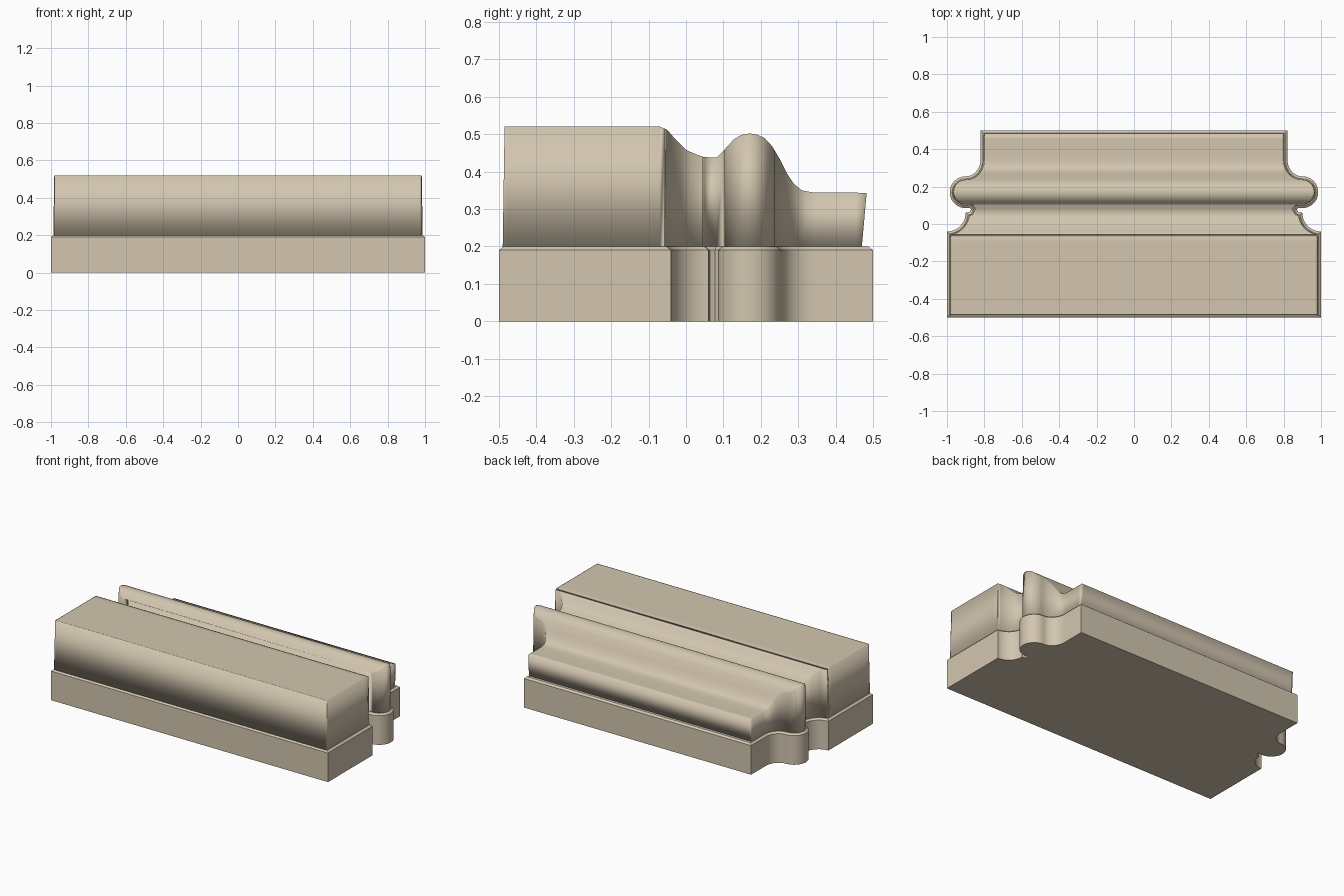
import bpy, bmesh, math
from mathutils import Vector

if "Cube" in bpy.data.objects:
    bpy.data.objects.remove(bpy.data.objects["Cube"])

stone = bpy.data.materials.new("warm_stone")
stone.diffuse_color = (0.65, 0.565, 0.43, 1)
stone.use_nodes = True
stone.node_tree.nodes["Principled BSDF"].inputs["Base Color"].default_value = stone.diffuse_color


def arc(cx, cy, rx, ry, a0, a1, n):
    """Points along an elliptical arc, angles in degrees."""
    return [Vector((cx + rx * math.cos(math.radians(a0 + (a1 - a0) * i / n)),
                    cy + ry * math.sin(math.radians(a0 + (a1 - a0) * i / n))))
            for i in range(n + 1)]


def inset(side, d):
    """Offset the open right-hand outline inwards by d."""
    out = []
    for i, p in enumerate(side):
        t0 = (p - side[i - 1]).normalized() if i else Vector((1, 0))
        t1 = (side[i + 1] - p).normalized() if i < len(side) - 1 else Vector((-1, 0))
        n0, n1 = Vector((-t0.y, t0.x)), Vector((-t1.y, t1.x))
        n = (n0 + n1).normalized()
        out.append(p + n * d * min(1.5, 1 / max(n.dot(n0), 0.1)))
    return out


# Height profile across the depth of the moulding
PROFILE = [(-0.6, .52), (-.3, .52), (-.07, .52), (-.05, .512), (-.03, .488), (0, .458),
           (.03, .445), (.06, .435), (.075, .433), (.09, .443), (.11, .467), (.13, .488),
           (.15, .499), (.17, .502), (.19, .499), (.21, .490), (.23, .468), (.25, .435),
           (.27, .395), (.29, .365), (.31, .350), (.34, .344), (.6, .343)]


def height(y):
    for (y0, h0), (y1, h1) in zip(PROFILE, PROFILE[1:]):
        if y <= y1:
            return h0 + (h1 - h0) * (y - y0) / (y1 - y0)
    return PROFILE[-1][1]


def finish(name, bm):
    bmesh.ops.recalc_face_normals(bm, faces=bm.faces)
    me = bpy.data.meshes.new(name)
    bm.to_mesh(me)
    bm.free()
    me.materials.append(stone)
    ob = bpy.data.objects.new(name, me)
    bpy.context.collection.objects.link(ob)
    return ob


# Right-hand plan outline: straight, cove, notch, bead, cove, straight
side = [Vector((1, y)) for y in (-.5, -.48, -.3, -.1, -.07)]
side += arc(1, .06, .1, .1, 270, 180, 12)
side += [Vector((.878, .064)), Vector((.872, .078)), Vector((.878, .085))]
side += arc(.9, .17, .085, .085, -90, 90, 24)
side += arc(.9, .345, .08, .09, 270, 180, 14)[1:]
side += [Vector((.82, y)) for y in (.4, .47, .5)]


# Plinth with a small chamfer around its top edge
bm = bmesh.new()
rings = []
for z, d in ((0, 0), (.19, 0), (.2, .013)):
    right = inset(side, d)
    loop = right + [Vector((-p.x, p.y)) for p in reversed(right)]
    rings.append([bm.verts.new((p.x, p.y, z)) for p in loop])
n = len(rings[0])
for a, b in zip(rings, rings[1:]):
    for i in range(n):
        j = (i + 1) % n
        bm.faces.new((a[i], a[j], b[j], b[i]))
bm.faces.new(rings[0])
bm.faces.new(rings[-1])
plinth = finish("plinth", bm)
bpy.context.view_layer.objects.active = plinth
plinth.select_set(True)
bpy.ops.object.shade_smooth_by_angle(angle=math.radians(30))

# Moulded upper block: cross-sections swept front to back
bm = bmesh.new()
rows = []
right = inset(side, .018)
for i, p in enumerate(right):
    yb = yt = p.y
    if i == 0:
        yb, yt = -.49, -.485
    elif i == len(right) - 1:
        yb, yt = .47, .483
    elif i == len(right) - 2:
        yb = yt = .455
    wb, wt = p.x + .003, p.x - .002
    xs = ((-wb, -wt), (.012 - wb, .012 - wt), (wb - .012, wt - .012), (wb, wt))
    low = [bm.verts.new((b, yb, .199)) for b, t in xs]
    top = [bm.verts.new((t, yt, height(yt))) for b, t in xs]
    rows.append((low, top))
for (l0, t0), (l1, t1) in zip(rows, rows[1:]):
    for k in range(3):
        bm.faces.new((t0[k], t0[k + 1], t1[k + 1], t1[k]))
        bm.faces.new((l0[k], l1[k], l1[k + 1], l0[k + 1]))
    for k in (0, 3):
        bm.faces.new((l0[k], t0[k], t1[k], l1[k]))
for low, top in (rows[0], rows[-1]):
    for k in range(3):
        bm.faces.new((low[k], low[k + 1], top[k + 1], top[k]))
for f in bm.faces:
    f.smooth = True
finish("moulding", bm)
